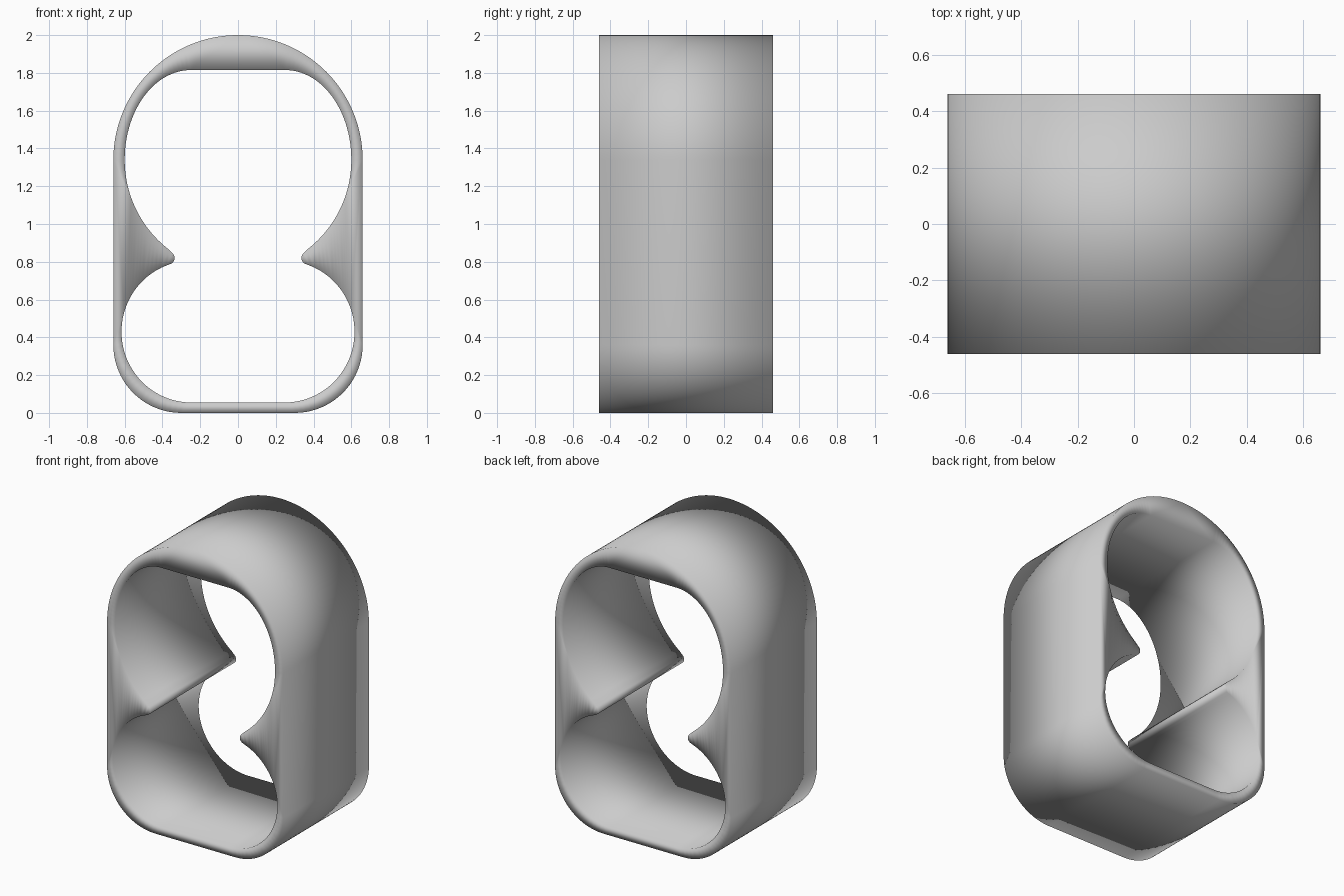
import bpy, bmesh
from math import cos, sin, radians

if "Cube" in bpy.data.objects:
    bpy.data.objects.remove(bpy.data.objects["Cube"])

DEPTH = 0.92


def arc(cx, cz, rx, rz, a0, a1, n):
    """Points on an elliptical arc, angles in degrees."""
    pts = []
    for i in range(n + 1):
        a = radians(a0 + (a1 - a0) * i / n)
        pts.append((cx + rx * cos(a), cz + rz * sin(a)))
    return pts


def mirrored(half):
    """Close a right-hand half profile (bottom to top) across x = 0."""
    return half + [(-x, z) for x, z in reversed(half) if x > 1e-5]


# outer outline: flat base, rounded corners, straight sides, round arch
outer = mirrored(arc(0.30, 0.36, 0.36, 0.36, -90, 0, 20)
                 + arc(0, 1.34, 0.66, 0.66, 0, 90, 36))

# figure-eight opening: lower lobe, rounded pinch tip, upper lobe, flat top
inner = mirrored(arc(0.247, 0.43, 0.37, 0.375, -90, 69, 36)
                 + arc(0.37, 0.82, 0.034, 0.034, 250, 127, 10)
                 + arc(0, 1.34, 0.60, 0.60, -52, -2, 20)
                 + arc(0.25, 1.34, 0.35, 0.475, 0, 90, 26))

# frame body: fill between the outlines and extrude through the depth
bm = bmesh.new()
edges = []
for loop in (outer, inner):
    vs = [bm.verts.new((x, -DEPTH / 2, z)) for x, z in loop]
    edges += [bm.edges.new((vs[i - 1], vs[i])) for i in range(len(vs))]
bmesh.ops.triangle_fill(bm, edges=edges, use_beauty=True)
ext = bmesh.ops.extrude_face_region(bm, geom=bm.faces[:], use_keep_orig=True)
moved = [g for g in ext["geom"] if isinstance(g, bmesh.types.BMVert)]
bmesh.ops.translate(bm, verts=moved, vec=(0, DEPTH, 0))
bmesh.ops.recalc_face_normals(bm, faces=bm.faces[:])

# soft shading across the rims, as on a moulded band
for f in bm.faces:
    f.smooth = True

mesh = bpy.data.meshes.new("pinched_frame")
bm.to_mesh(mesh)
bm.free()
bpy.context.collection.objects.link(bpy.data.objects.new("pinched_frame", mesh))
